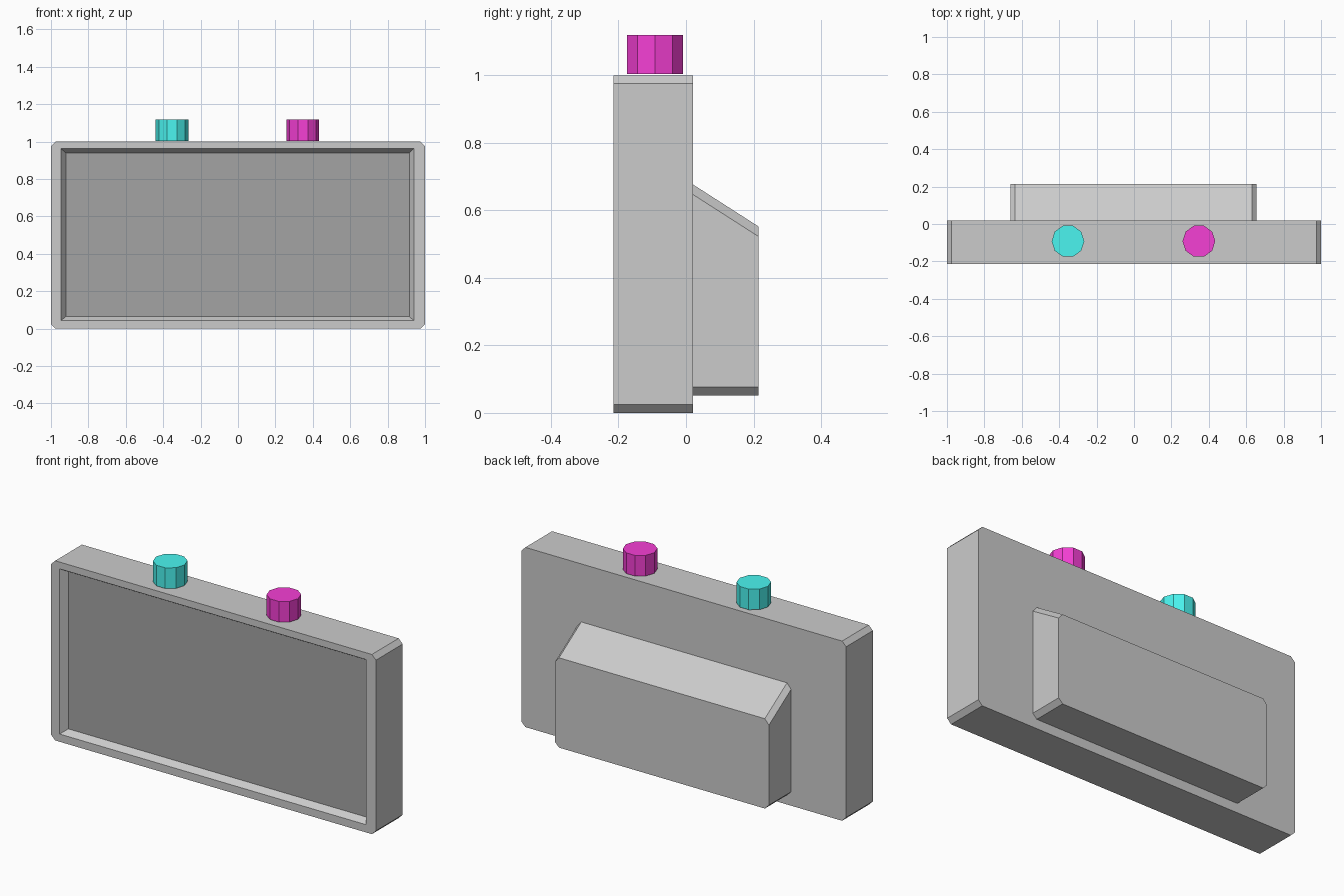
import bpy, bmesh, math
from mathutils import Vector

if "Cube" in bpy.data.objects:
    bpy.data.objects.remove(bpy.data.objects["Cube"])


def make_object(name, bm, color=None):
    bmesh.ops.recalc_face_normals(bm, faces=bm.faces)
    mesh = bpy.data.meshes.new(name)
    bm.to_mesh(mesh)
    bm.free()
    obj = bpy.data.objects.new(name, mesh)
    bpy.context.collection.objects.link(obj)
    if color:
        mat = bpy.data.materials.new(name + "_color")
        mat.diffuse_color = (*color, 1)
        mat.use_nodes = True
        mat.node_tree.nodes["Principled BSDF"].inputs["Base Color"].default_value = mat.diffuse_color
        mesh.materials.append(mat)
    return obj


def box(x0, x1, y0, y1, z0, z1):
    bm = bmesh.new()
    bmesh.ops.create_cube(bm, size=1)
    for v in bm.verts:
        v.co = Vector((x1 if v.co.x > 0 else x0,
                       y1 if v.co.y > 0 else y0,
                       z1 if v.co.z > 0 else z0))
    return bm


def chamfer(bm, edges, width):
    bmesh.ops.bevel(bm, geom=edges, offset=width, offset_type='OFFSET',
                    segments=1, affect='EDGES', clamp_overlap=True)


def depth_edges(bm):
    # edges joining front and back of a box
    return [e for e in bm.edges
            if abs(e.verts[0].co.y - e.verts[1].co.y) > 0.1]


def set_rect(face, x0, x1, y, z0, z1):
    c = face.calc_center_median()
    for v in face.verts:
        v.co = Vector((x1 if v.co.x > c.x else x0, y,
                       z1 if v.co.z > c.z else z0))


FRONT, MID, BACK = -0.215, 0.02, 0.215
SCREEN_Y = FRONT + 0.037
SCREEN = (-0.92, 0.916, SCREEN_Y, 0.065, 0.94)

# casing with a shallow tapered recess in the front
bm = box(-1, 1, FRONT, MID, 0, 1)
corners = depth_edges(bm)
bm.normal_update()
front = min(bm.faces, key=lambda f: f.calc_center_median().y)
for rect in ((-0.947, 0.94, FRONT, 0.043, 0.962), SCREEN):
    bmesh.ops.inset_region(bm, faces=[front], thickness=0.02)
    set_rect(front, *rect)
bmesh.ops.delete(bm, geom=[front], context='FACES_ONLY')
chamfer(bm, corners, 0.025)
make_object("casing", bm)

# screen filling the recess floor
x0, x1, y, z0, z1 = SCREEN
bm = bmesh.new()
bm.faces.new([bm.verts.new(p) for p in
              ((x0, y, z0), (x1, y, z0), (x1, y, z1), (x0, y, z1))])
screen = make_object("screen", bm, (0.37, 0.37, 0.37))
if screen.data.polygons[0].normal.y > 0:
    screen.data.flip_normals()

# rear housing with a sloping top
bm = box(-0.661, 0.656, MID, BACK, 0.052, 0.677)
for v in bm.verts:
    if v.co.y > 0.1 and v.co.z > 0.5:
        v.co.z = 0.552
chamfer(bm, depth_edges(bm), 0.025)
make_object("rear_housing", bm)

# ten-sided knobs on top
for name, x, color in (("left_knob", -0.353, (0.07, 0.91, 0.87)),
                       ("right_knob", 0.347, (0.91, 0.05, 0.66))):
    bm = bmesh.new()
    ring = [bm.verts.new((x + 0.0873 * math.cos(math.tau * i / 10),
                          -0.092 + 0.0873 * math.sin(math.tau * i / 10), 1.004))
            for i in range(10)]
    base = bm.faces.new(ring)
    top = bmesh.ops.extrude_face_region(bm, geom=[base], use_keep_orig=True)
    bmesh.ops.translate(bm, vec=(0, 0, 0.115),
                        verts=[g for g in top["geom"]
                               if isinstance(g, bmesh.types.BMVert)])
    make_object(name, bm, color)
